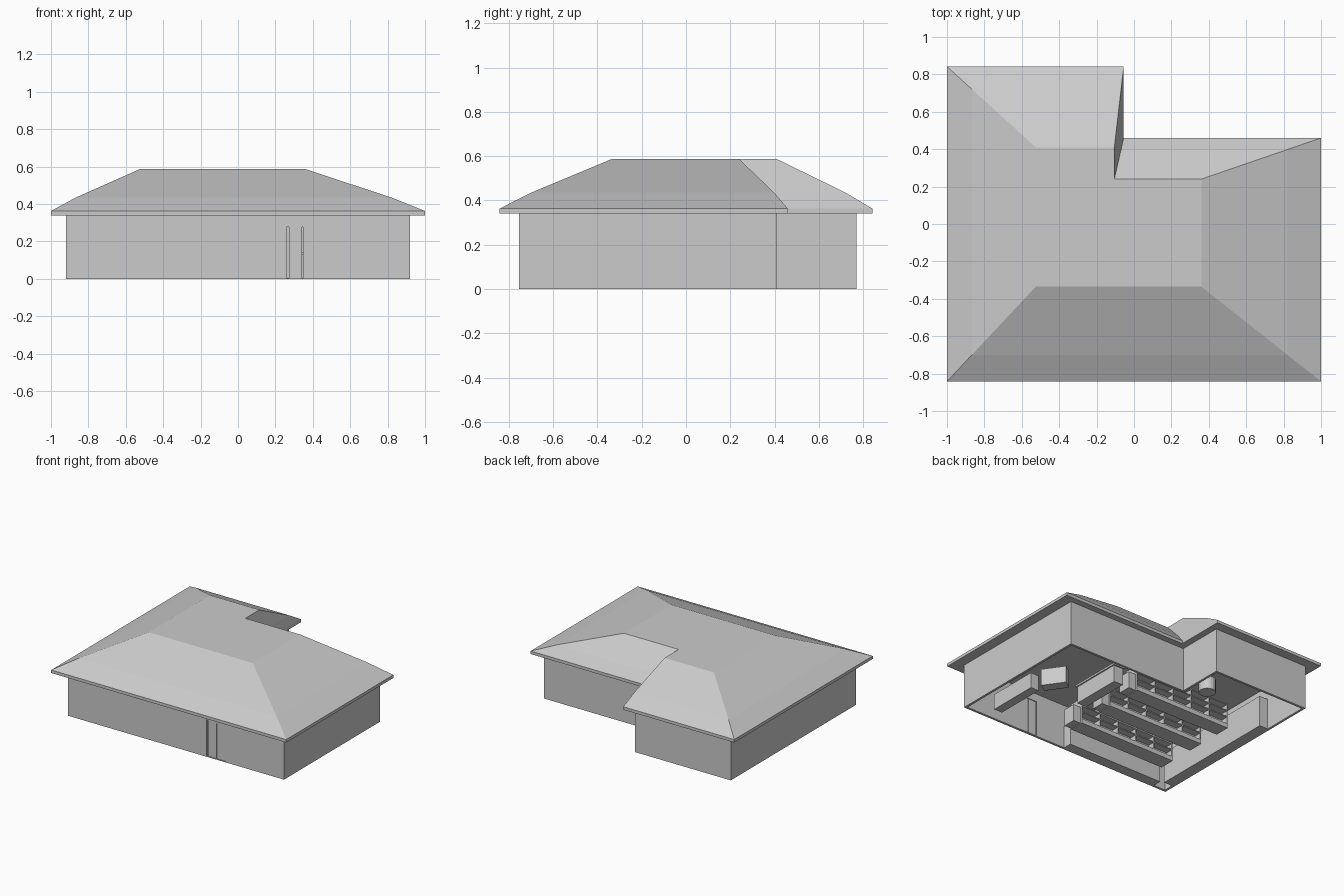
import bpy, bmesh
from math import radians

if "Cube" in bpy.data.objects:
    bpy.data.objects.remove(bpy.data.objects["Cube"])


def mesh_object(name, bm):
    bmesh.ops.recalc_face_normals(bm, faces=bm.faces)
    me = bpy.data.meshes.new(name)
    bm.to_mesh(me)
    bm.free()
    ob = bpy.data.objects.new(name, me)
    bpy.context.collection.objects.link(ob)
    return ob


def boxes(name, spans):
    """One object from boxes given as (x0, x1, y0, y1, z0, z1)."""
    bm = bmesh.new()
    for x0, x1, y0, y1, z0, z1 in spans:
        vs = bmesh.ops.create_cube(bm, size=1)["verts"]
        for v in vs:
            v.co.x = x0 if v.co.x < 0 else x1
            v.co.y = y0 if v.co.y < 0 else y1
            v.co.z = z0 if v.co.z < 0 else z1
    return mesh_object(name, bm)


# Hipped roof: L-shaped eave lofted up to a smaller flat top
eave = [(-1, -.842), (1, -.842), (1, .46), (-.055, .46), (-.055, .842), (-1, .842)]
crown = [(-.525, -.335), (.36, -.335), (.36, .24), (-.105, .24), (-.105, .41), (-.525, .41)]
bm = bmesh.new()
rings = []
for t, z in ((0, .34), (0, .363), (.28, .435), (1, .587)):
    rings.append([bm.verts.new((a[0] + (b[0] - a[0]) * t, a[1] + (b[1] - a[1]) * t, z))
                  for a, b in zip(eave, crown)])
for lo, hi in zip(rings, rings[1:]):
    for i in range(6):
        j = (i + 1) % 6
        bm.faces.new((lo[i], lo[j], hi[j], hi[i]))
bm.faces.new(rings[0])
bm.faces.new(rings[-1])
mesh_object("roof", bm)

# Thin outer walls, front one with a doorway
W, T, H = .92, .018, .34
F, B, S, N = -.755, .77, .41, -.106     # front, wing back, main back, wing side
DL, DR, DH = .26, .43, .285             # doorway
boxes("walls", [
    (-W, DL, F, F + T, 0, H), (DR, W, F, F + T, 0, H), (DL, DR, F, F + T, DH, H),
    (-W, -W + T, F + T, B - T, 0, H), (W - T, W, F + T, S - T, 0, H),
    (N, W, S - T, S, 0, H), (N - T, N, S - T, B - T, 0, H), (-W, N, B - T, B, 0, H)])

# Recessed double door with frame and threshold
mid = (DL + DR) / 2
boxes("door_leaves", [(DL + .012, mid - .002, F + .006, F + .014, .005, DH - .008),
                      (mid + .002, DR - .006, F + .006, F + .014, .005, DH - .008)])
boxes("door_frame", [(DR - .006, DR, F + .002, F + .02, 0, DH),
                     (DL, DR, F + .004, F + .02, DH - .008, DH),
                     (DL, DR, F, F + .02, 0, .005),
                     (DL, DL + .012, F + .016, F + .02, 0, DH)])

# Free-standing shelf rows: base, spine, shelves and uprights
for n, y in enumerate((-.45, -.14, .15)):
    x0, x1, d = -.68, .15, .06
    spans = [(x0, x1, y - d, y + d, 0, .035), (x0, x1, y - .005, y + .005, .035, .22)]
    spans += [(x0, x1, y - d, y + d, z, z + .008) for z in (.085, .135, .185)]
    for k in range(6):
        x = x0 + (x1 - x0 - .008) * k / 5
        spans.append((x, x + .008, y - d, y + d, .035, .2))
    boxes(f"shelf_row_{n + 1}", spans)
    # End display beside each row
    boxes(f"end_display_{n + 1}", [(x1 + .005, x1 + .065, y - .05, y + .05, 0, .13)])

# Cabinets along the left and front walls
boxes("left_wall_cabinet", [(-W + T, -W + .09, -.66, .38, 0, .24)])
boxes("front_wall_cabinet", [(-.8, .02, F + T, F + .085, 0, .17)])

# Service counters near the right side
boxes("long_counter", [(.27, .35, -.2, .2, .0, .13), (.26, .36, -.21, .21, .13, .145)])
boxes("checkout_counter", [(.67, .74, -.64, -.24, 0, .12)])
angled = boxes("angled_counter", [(-.04, .04, -.09, .09, 0, .13)])
angled.location = (.62, -.12, 0)
angled.rotation_euler.z = radians(35)

# Small round stand in the back wing
bm = bmesh.new()
bmesh.ops.create_cone(bm, cap_ends=True, segments=20, radius1=.06, radius2=.06, depth=.1)
stand = mesh_object("round_stand", bm)
stand.location = (-.25, .5, .05)
